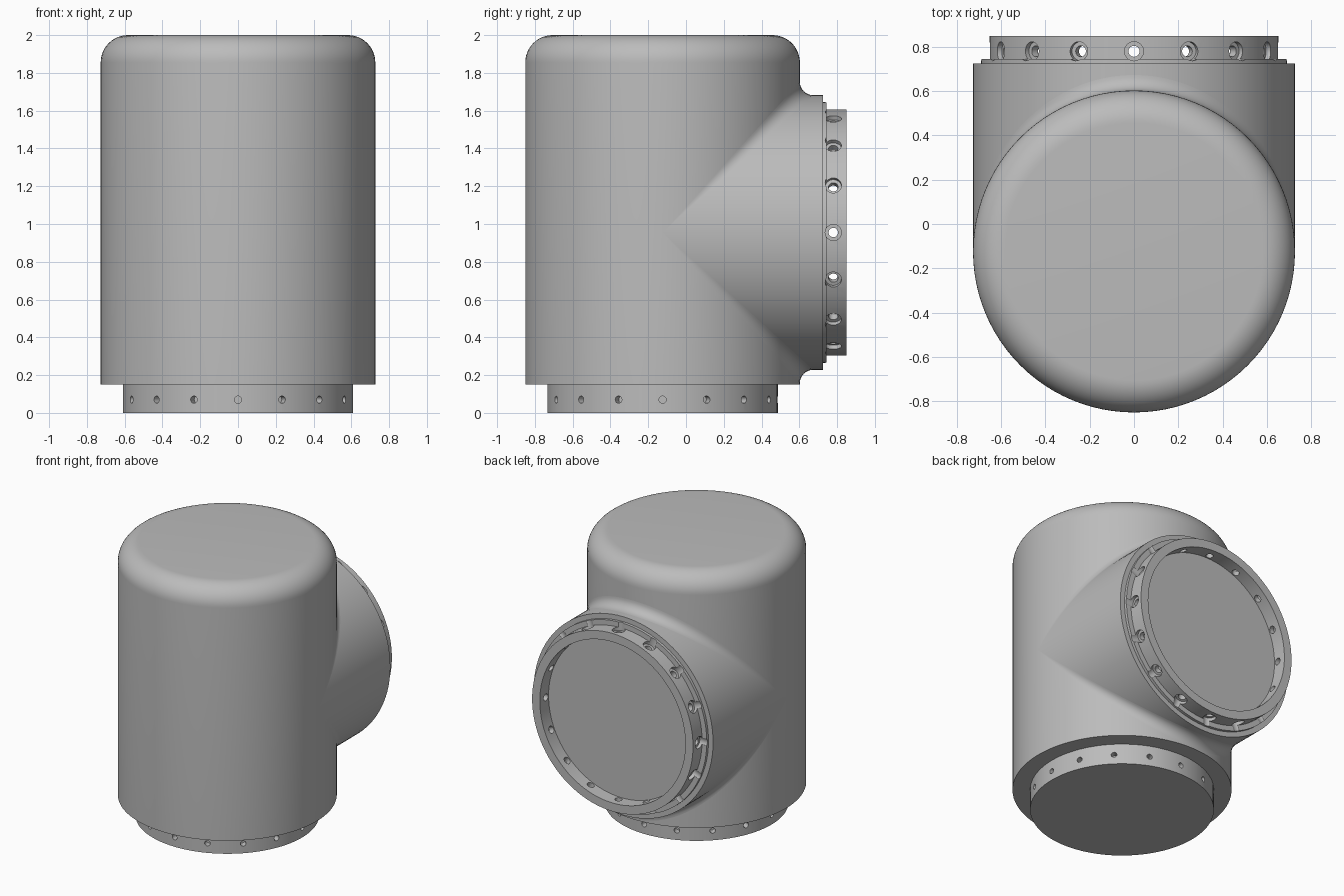
import bpy, bmesh
from math import pi, sin, cos
from mathutils import Matrix, Vector

SEG = 96          # facets around each cylinder
R = 0.727         # shared radius of body and side branch
BODY_Y = -0.124   # vertical axis of the body
PORT_Z = 0.955    # height of the branch axis
FILLET = 0.07

cube = bpy.data.objects.get("Cube")
if cube:
    bpy.data.objects.remove(cube, do_unlink=True)

grey = bpy.data.materials.new("plain grey")
grey.use_nodes = True
colour = (0.5, 0.5, 0.5, 1)
grey.diffuse_color = colour
grey.node_tree.nodes["Principled BSDF"].inputs["Base Color"].default_value = colour


def make(name, bm):
    bmesh.ops.remove_doubles(bm, verts=bm.verts, dist=1e-5)
    bmesh.ops.recalc_face_normals(bm, faces=bm.faces)
    mesh = bpy.data.meshes.new(name)
    bm.to_mesh(mesh)
    bm.free()
    mesh.materials.append(grey)
    obj = bpy.data.objects.new(name, mesh)
    bpy.context.collection.objects.link(obj)
    return obj


def lathe(name, profile, frame):
    """Spin (radius, height) points about z, then place with frame."""
    bm = bmesh.new()
    verts = [bm.verts.new((r, 0, h)) for r, h in profile]
    edges = [bm.edges.new(pair) for pair in zip(verts, verts[1:])]
    bmesh.ops.spin(bm, geom=verts + edges, axis=(0, 0, 1), cent=(0, 0, 0),
                   angle=2 * pi, steps=SEG)
    bm.transform(frame)
    return make(name, bm)


def drill(obj, frame, height, radius, inner, outer, count=16):
    """Cut a ring of radial holes at a height along the frame's axis."""
    bm = bmesh.new()
    for i in range(count):
        place = (frame @ Matrix.Rotation(2 * pi * i / count, 4, 'Z')
                 @ Matrix.Translation(((inner + outer) / 2, 0, height))
                 @ Matrix.Rotation(pi / 2, 4, 'Y'))
        bmesh.ops.create_cone(bm, cap_ends=True, segments=24, radius1=radius,
                              radius2=radius, depth=outer - inner, matrix=place)
    cutter = make("hole_cutter", bm)
    cutter.hide_render = True
    mod = obj.modifiers.new("holes", 'BOOLEAN')
    mod.operation, mod.solver, mod.object = 'DIFFERENCE', 'EXACT', cutter
    select(obj)
    bpy.ops.object.modifier_apply(modifier=mod.name)
    bpy.data.objects.remove(cutter, do_unlink=True)


def select(obj):
    bpy.ops.object.select_all(action='DESELECT')
    obj.select_set(True)
    bpy.context.view_layer.objects.active = obj


# Body: narrow plug at the bottom, shoulder, rounded top edge
upright = Matrix.Translation((0, BODY_Y, 0))
round_r = 0.145
profile = [(0, 0), (0.61, 0), (0.61, 0.15), (R, 0.15)]
for i in range(13):
    a = pi / 2 * i / 12
    profile.append((R - round_r + round_r * cos(a), 2 - round_r + round_r * sin(a)))
profile.append((0, 2))
body = lathe("body", profile, upright)
drill(body, upright, 0.07, 0.019, 0.56, 0.65)

# Side branch: pipe, thin step and open collar facing the back
sideways = Matrix.Translation((0, 0, PORT_Z)) @ Matrix.Rotation(-pi / 2, 4, 'X')
branch = lathe("side_branch", [
    (0, BODY_Y), (R, BODY_Y), (R, 0.725), (0.69, 0.725), (0.69, 0.745),
    (0.652, 0.745), (0.652, 0.85), (0.59, 0.85), (0.59, 0.748), (0, 0.748)], sideways)
drill(branch, sideways, 0.78, 0.043, 0.628, 0.75)
drill(branch, sideways, 0.78, 0.025, 0.5, 0.7)

# Rolling-ball fillet where the branch meets the body, fading out at the sides
bm = bmesh.new()
for side in (1, -1):
    rows = []
    for i in range(SEG // 2 + 1):
        t = pi * i / (SEG // 2)
        c, s = cos(t), sin(t)
        centre = Vector((c, s, s)) * (R + FILLET)
        to_body, to_branch = Vector((-c, -s, 0)), Vector((-c, 0, -s))
        row = []
        for k in range(9):
            p = centre + FILLET * to_body.slerp(to_branch, k / 8, to_body)
            row.append(bm.verts.new((p.x, p.y + BODY_Y, PORT_Z + side * p.z)))
        rows.append(row)
    for a, b in zip(rows, rows[1:]):
        for k in range(8):
            quad = [a[k], b[k], b[k + 1], a[k + 1]]
            bm.faces.new(quad if side < 0 else quad[::-1])
bmesh.ops.dissolve_degenerate(bm, dist=1e-5, edges=bm.edges)
fillet = make("joint_fillet", bm)
# Face the strip outward, away from the body axis
up = [f for f in fillet.data.polygons if f.center.z > PORT_Z + 0.5]
if sum(f.normal.z for f in up) < 0:
    fillet.data.flip_normals()

for obj in (body, branch, fillet):
    select(obj)
    bpy.ops.object.shade_smooth_by_angle(angle=pi / 6)
